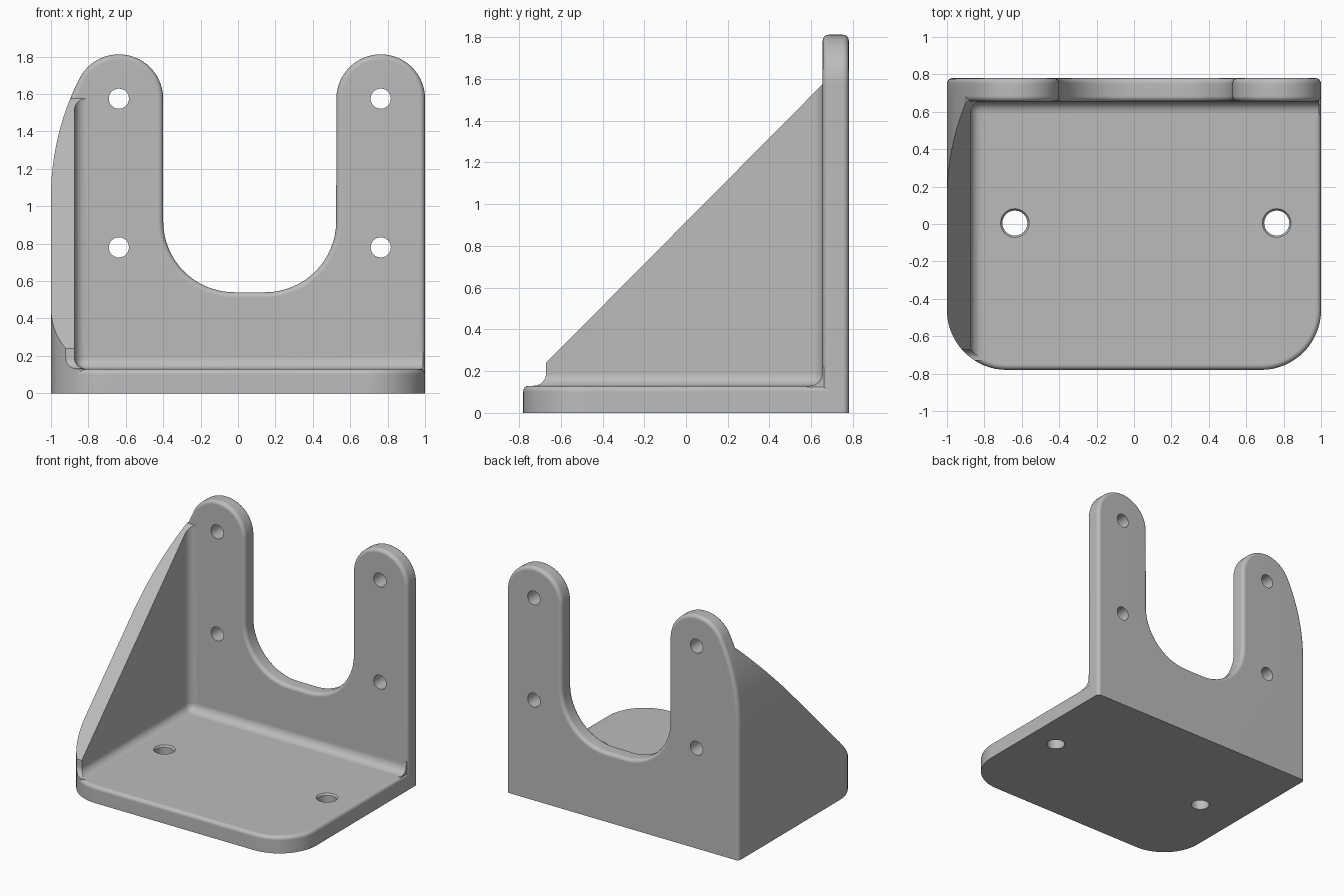
import bpy, bmesh
from math import radians, cos, sin

if "Cube" in bpy.data.objects:
    bpy.data.objects.remove(bpy.data.objects["Cube"])

W, D, T = 1.0, 0.78, 0.13        # half width, half depth, base thickness
FACE = 0.655                     # front face of the upright plate
WEB = -0.875                     # inner face of the side web
PRONGS = (-0.637, 0.763)
PRONG_R, PRONG_Z = 0.237, 1.575

grey = bpy.data.materials.new("plain grey")
grey.use_nodes = True
grey.diffuse_color = (0.5, 0.5, 0.5, 1)
grey.node_tree.nodes["Principled BSDF"].inputs["Base Color"].default_value = (0.5, 0.5, 0.5, 1)


def arc(cx, cy, r, start, end, n=16):
    angles = [radians(start + (end - start) * i / n) for i in range(n + 1)]
    return [(cx + r * cos(a), cy + r * sin(a)) for a in angles]


AXES = {"x": lambda p, h: (h, p[0], p[1]),
        "y": lambda p, h: (p[0], h, p[1]),
        "z": lambda p, h: (p[0], p[1], h)}


def prism(name, points, axis, low, high, round_edge=None, radius=0.028):
    """Extrude a flat outline along an axis, rounding the edges picked by a rule."""
    bm = bmesh.new()
    place = AXES[axis]
    face = bm.faces.new([bm.verts.new(place(p, low)) for p in points])
    ext = bmesh.ops.extrude_face_region(bm, geom=[face])["geom"]
    offset = place((0, 0), high - low)
    bmesh.ops.translate(bm, vec=offset, verts=[g for g in ext if isinstance(g, bmesh.types.BMVert)])
    bmesh.ops.recalc_face_normals(bm, faces=bm.faces)
    if round_edge:
        edges = [e for e in bm.edges if round_edge(*(v.co for v in e.verts))]
        bmesh.ops.bevel(bm, geom=edges, offset=radius, segments=4, profile=0.5, affect="EDGES")
    mesh = bpy.data.meshes.new(name)
    bm.to_mesh(mesh)
    bm.free()
    mesh.materials.append(grey)
    obj = bpy.data.objects.new(name, mesh)
    bpy.context.collection.objects.link(obj)
    return obj


def combine(target, other, operation):
    """Apply a boolean and discard the second object."""
    mod = target.modifiers.new("boolean", "BOOLEAN")
    mod.operation, mod.solver, mod.object = operation, "EXACT", other
    bpy.context.view_layer.objects.active = target
    bpy.ops.object.modifier_apply(modifier=mod.name)
    bpy.data.objects.remove(other)


def rect(x0, x1, y0, y1):
    return [(x0, y0), (x1, y0), (x1, y1), (x0, y1)]


# Outlines: base footprint from above, upright plate from the front
footprint = ([(W, 0.74), (-W, 0.74)] + arc(-0.68, -0.46, 0.32, 180, 270)
             + arc(0.68, -0.46, 0.32, 270, 360))
upright = ([(-W, 0), (W, 0)]
           + arc(PRONGS[1], PRONG_Z, PRONG_R, 0, 180, 28)
           + arc(0.145, 0.92, 0.38, 0, -90)
           + arc(-0.02, 0.92, 0.38, -90, -180)
           + arc(PRONGS[0], PRONG_Z, PRONG_R, 0, 153, 24)
           + arc(0.394, 1.05, 1.394, 153, 180, 12)[1:])

# Base with rounded top rim
bracket = prism("bracket", footprint, "z", 0, T,
                lambda a, b: min(a.z, b.z) > 0.1 and min(a.y, b.y) < 0.7)

# Upright plate with rounded front and back rims
plate = prism("upright_plate", upright, "y", FACE, D,
              lambda a, b: abs(a.y - b.y) < 0.01 and max(a.z, b.z) > 0.01)

# Side web with sloping edge and a small concave toe
toe = arc(-0.73, T + 0.06, 0.06, -90, 0, 8)
web_side = ([(0.72, 0.02), (-0.73, 0.02)] + toe
            + [(-0.67, 0.24), (FACE, 1.575), (0.72, 1.575)])
web = prism("side_web", web_side, "x", -1.1, -0.8)

# Strip that becomes the fillet between base and plate
strip = prism("fillet_strip", rect(0.58, 0.72, 0.06, 0.22), "x", -0.85, 0.99)
combine(web, strip, "UNION")

# Hollow with rounded inner corners, then trim to the outer outlines
hollow = prism("hollow", rect(WEB, 3, -3, FACE), "z", T, 4, lambda a, b: True, 0.06)
combine(web, hollow, "DIFFERENCE")
combine(web, prism("trim_plan", footprint, "z", -1, 3), "INTERSECT")
combine(web, prism("trim_front", upright, "y", -2, 2), "INTERSECT")

combine(bracket, plate, "UNION")
combine(bracket, web, "UNION")

# Mounting holes: two per prong, and two in the base with eased rims
for x in PRONGS:
    for z in (0.78, PRONG_Z):
        hole = prism("plate_hole", arc(x, z, 0.054, 0, 345, 23), "y", 0.5, 1)
        combine(bracket, hole, "DIFFERENCE")
    hole = prism("base_hole", arc(x, 0.005, 0.067, 0, 345, 23), "z", -0.1, 0.3)
    combine(bracket, hole, "DIFFERENCE")
    bpy.ops.mesh.primitive_cone_add(vertices=24, radius1=0.062, radius2=0.092,
                                    depth=0.04, location=(x, 0.005, T))
    combine(bracket, bpy.context.object, "DIFFERENCE")

# Smooth shading with crisp edges
bpy.ops.object.select_all(action="DESELECT")
bracket.select_set(True)
bpy.context.view_layer.objects.active = bracket
bpy.ops.object.shade_smooth_by_angle(angle=radians(32))
weighted = bracket.modifiers.new("weighted normals", "WEIGHTED_NORMAL")
weighted.keep_sharp = True
